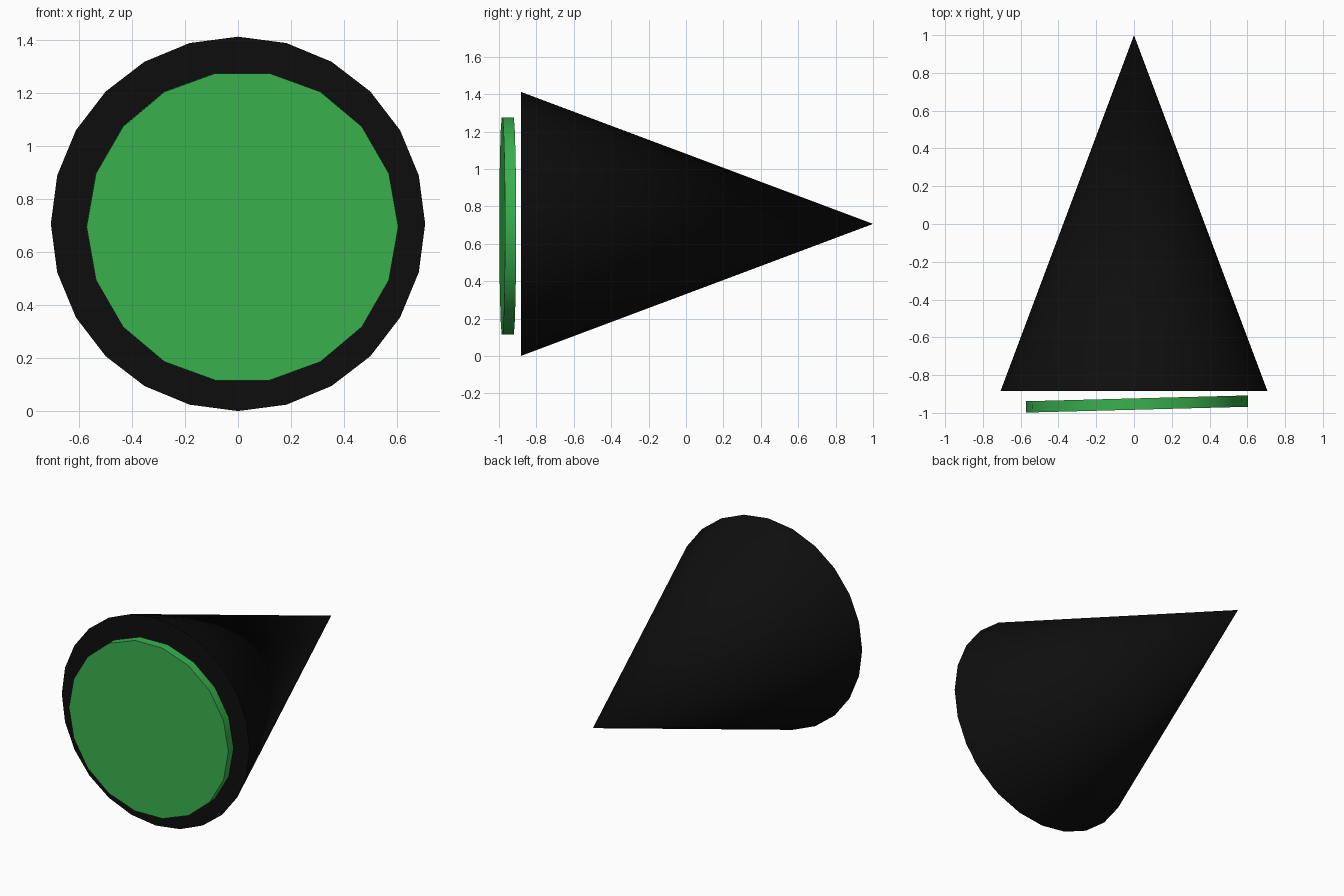
import bpy
import math

cube = bpy.data.objects.get("Cube")
if cube:
    bpy.data.objects.remove(cube, do_unlink=True)


def make_material(name, color):
    mat = bpy.data.materials.new(name)
    mat.use_nodes = True
    mat.diffuse_color = (*color, 1)
    bsdf = next(n for n in mat.node_tree.nodes if n.type == "BSDF_PRINCIPLED")
    bsdf.inputs["Base Color"].default_value = (*color, 1)
    return mat


def finish(name, mat):
    obj = bpy.context.object
    obj.name = name
    obj.data.materials.append(mat)
    bpy.ops.object.shade_smooth_by_angle(angle=math.radians(35))
    return obj


black = make_material("black", (0.0043, 0.0043, 0.0043))
green = make_material("green", (0.04, 0.44, 0.075))

# Cone body: base towards the front, tip pointing back
radius, base_y, tip_y = 0.706, -0.883, 1.0
bpy.ops.mesh.primitive_cone_add(
    vertices=24, radius1=radius, radius2=0, depth=tip_y - base_y,
    location=(0, (base_y + tip_y) / 2, radius),
    rotation=(-math.pi / 2, 0, 0))
finish("cone_body", black)

# Front disc: floats before the base, turned slightly about the vertical
bpy.ops.mesh.primitive_cylinder_add(
    vertices=18, radius=0.588, depth=0.06,
    location=(0.016, -0.953, 0.695),
    rotation=(-math.pi / 2, 0, math.radians(1.5)))
disc = finish("front_disc", green)

# Turn the disc outline so that a corner points sideways
for v in disc.data.vertices:
    v.co.x, v.co.y = v.co.y, -v.co.x
